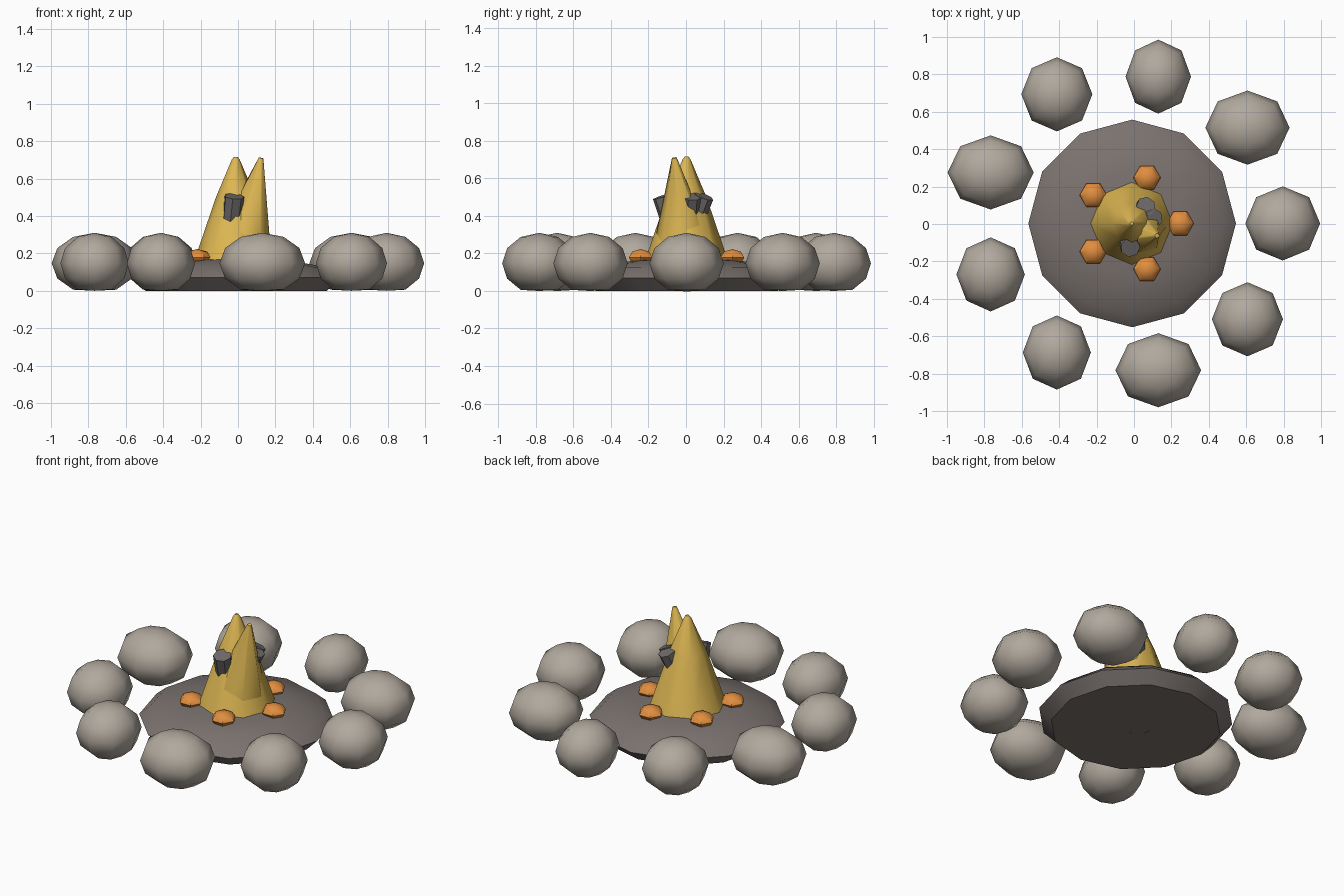
import bpy, bmesh, math
from mathutils import Vector, Matrix

if "Cube" in bpy.data.objects:
    bpy.data.objects.remove(bpy.data.objects["Cube"])


def material(name, rgb):
    m = bpy.data.materials.new(name)
    m.diffuse_color = (*rgb, 1)
    m.use_nodes = True
    m.node_tree.nodes["Principled BSDF"].inputs["Base Color"].default_value = m.diffuse_color
    return m


STONE = material("warm_grey_stone", (0.44, 0.395, 0.34))
ASH = material("dark_ash", (0.195, 0.168, 0.158))
COAL = material("orange_coal", (0.75, 0.27, 0.05))
FLAME = material("yellow_flame", (0.72, 0.47, 0.085))
WOOD = material("charred_wood", (0.16, 0.145, 0.145))


def add(name, bm, mat, angle):
    bmesh.ops.recalc_face_normals(bm, faces=bm.faces)
    me = bpy.data.meshes.new(name)
    bm.to_mesh(me)
    bm.free()
    me.materials.append(mat)
    ob = bpy.data.objects.new(name, me)
    bpy.context.collection.objects.link(ob)
    bpy.ops.object.select_all(action='DESELECT')
    ob.select_set(True)
    bpy.context.view_layer.objects.active = ob
    bpy.ops.object.shade_smooth_by_angle(angle=math.radians(angle))
    return ob


def ellipsoid(name, centre, radii, seg, rings, mat, turn=0, angle=60):
    """Low-poly rounded lump, flattened where it meets the ground."""
    bm = bmesh.new()
    mtx = Matrix.Translation(centre) @ Matrix.Diagonal((*radii, 1)) @ Matrix.Rotation(turn, 4, 'Z')
    bmesh.ops.create_uvsphere(bm, u_segments=seg, v_segments=rings, radius=1, matrix=mtx)
    for v in bm.verts:
        v.co.z = max(v.co.z, 0)
    return add(name, bm, mat, angle)


def lathe(name, profile, seg, mat, base=(0, 0, 0), angle=40):
    """Closed turned shape from (radius, height) points."""
    bm = bmesh.new()
    loops = [[bm.verts.new((base[0] + r * math.cos(2 * math.pi * i / seg),
                            base[1] + r * math.sin(2 * math.pi * i / seg), base[2] + z))
              for i in range(seg)] for r, z in profile]
    for a, b in zip(loops, loops[1:]):
        for i in range(seg):
            j = (i + 1) % seg
            bm.faces.new((a[i], a[j], b[j], b[i]))
    bm.faces.new(loops[0][::-1])
    bm.faces.new(loops[-1])
    return add(name, bm, mat, angle)


def tapered(name, start, end, r1, r2, seg, mat, angle=50):
    """Tapered stick between two points."""
    start, end = Vector(start), Vector(end)
    axis = end - start
    bm = bmesh.new()
    mtx = Matrix.Translation((start + end) / 2) @ axis.to_track_quat('Z', 'Y').to_matrix().to_4x4()
    bmesh.ops.create_cone(bm, cap_ends=True, segments=seg, radius1=r1, radius2=r2,
                          depth=axis.length, matrix=mtx)
    return add(name, bm, mat, angle)


# Ring of nine stones, varying in width
widths = [0.2, 0.225, 0.175, 0.19, 0.23, 0.183, 0.182, 0.229, 0.19]
for i, w in enumerate(widths):
    a = 2 * math.pi * i / 9
    ellipsoid(f"ring_stone_{i + 1}", (-0.01 + 0.805 * math.cos(a), 0.003 + 0.797 * math.sin(a), 0.147),
              (w, 0.198, 0.163), 8, 6, STONE)

# Ash bed
lathe("ash_bed", [(0.485, 0), (0.555, 0.07), (0.49, 0.125), (0.28, 0.163), (0.02, 0.18)],
      12, ASH, (-0.01, 0.003, 0))

# Five glowing coals around the fire
for i in range(5):
    a = 2 * math.pi * i / 5
    ellipsoid(f"coal_{i + 1}", (-0.01 + 0.257 * math.cos(a), 0.003 + 0.257 * math.sin(a), 0.178),
              (0.073, 0.073, 0.045), 6, 4, COAL, turn=math.pi / 6, angle=45)

# Main upright flame and leaning flame
lathe("main_flame", [(0.222, 0.16), (0.106, 0.5), (0.022, 0.7), (0.010, 0.716)],
      8, FLAME, (-0.012, 0.003, 0), 50)
tapered("leaning_flame", (0.03, -0.022, 0.285), (0.123, -0.062, 0.71), 0.145, 0.013, 7, FLAME)

# Charred logs leaning through the fire
logs = [((-0.07, 0.03, 0.014), (-0.02, -0.125, 0.505)),
        ((-0.07, -0.09, 0.016), (0.065, 0.095, 0.505)),
        ((-0.13, 0.0, 0.016), (0.105, 0.03, 0.505))]
for i, (s, e) in enumerate(logs):
    tapered(f"charred_log_{i + 1}", s, e, 0.045, 0.054, 7, WOOD)
